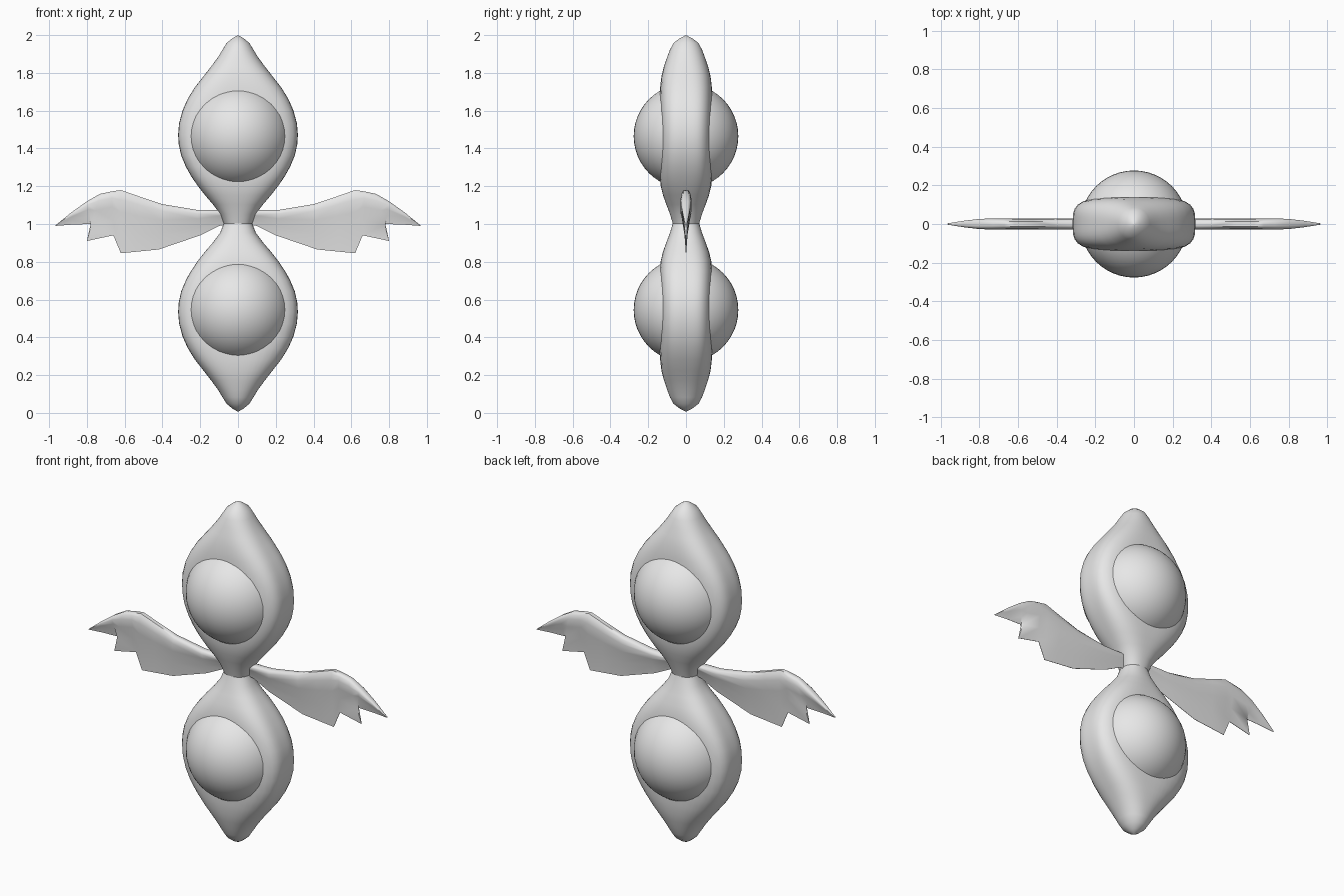
import bpy, bmesh, math

if "Cube" in bpy.data.objects:
    bpy.data.objects.remove(bpy.data.objects["Cube"])

grey = bpy.data.materials.new("light_grey")
grey.diffuse_color = (0.8, 0.8, 0.8, 1)
grey.use_nodes = True
grey.node_tree.nodes["Principled BSDF"].inputs["Base Color"].default_value = grey.diffuse_color


def finish(bm, name, angle):
    """Turn a bmesh into a shaded, coloured object."""
    bmesh.ops.recalc_face_normals(bm, faces=bm.faces)
    mesh = bpy.data.meshes.new(name)
    bm.to_mesh(mesh)
    bm.free()
    mesh.materials.append(grey)
    ob = bpy.data.objects.new(name, mesh)
    bpy.context.collection.objects.link(ob)
    bpy.ops.object.select_all(action='DESELECT')
    ob.select_set(True)
    bpy.context.view_layer.objects.active = ob
    bpy.ops.object.shade_smooth_by_angle(angle=math.radians(angle))
    return ob


def loft(bm, rings):
    """Skin a row of closed rings and cap both ends."""
    loops = [[bm.verts.new(p) for p in ring] for ring in rings]
    n = len(loops[0])
    for a, b in zip(loops, loops[1:]):
        for i in range(n):
            j = (i + 1) % n
            bm.faces.new((a[i], a[j], b[j], b[i]))
    bm.faces.new(loops[0])
    bm.faces.new(loops[-1])


# Pod stations: height above the waist, half width, half depth, squareness
POD = [(0.00, 0.075, 0.070, 2.2), (0.05, 0.095, 0.085, 2.3),
       (0.10, 0.132, 0.104, 2.5), (0.15, 0.175, 0.122, 2.8),
       (0.20, 0.214, 0.134, 3.1), (0.25, 0.248, 0.139, 3.4),
       (0.30, 0.276, 0.140, 3.6), (0.36, 0.301, 0.140, 3.8),
       (0.42, 0.314, 0.140, 3.8), (0.47, 0.317, 0.140, 3.8),
       (0.53, 0.312, 0.140, 3.8), (0.60, 0.293, 0.140, 3.7),
       (0.66, 0.266, 0.140, 3.4), (0.72, 0.229, 0.137, 3.1),
       (0.78, 0.182, 0.130, 2.8), (0.83, 0.143, 0.117, 2.5),
       (0.88, 0.106, 0.100, 2.3), (0.92, 0.082, 0.085, 2.1),
       (0.955, 0.060, 0.066, 2.0), (0.98, 0.030, 0.033, 2.0),
       (0.995, 0.004, 0.004, 2.0)]


def rounded_ring(z, w, d, power, count=48):
    """Superellipse cross-section."""
    ring = []
    for i in range(count):
        a = 2 * math.pi * i / count
        c, s = math.cos(a), math.sin(a)
        r = (abs(c) ** power + abs(s) ** power) ** (-1 / power)
        ring.append((w * r * c, d * r * s, z))
    return ring


WAIST = 1.003
for label, sign, eye_z in (("upper", 1, 1.465), ("lower", -1, 0.545)):
    # Flattened pod, pointed at its outer end
    bm = bmesh.new()
    loft(bm, [rounded_ring(WAIST + sign * h, w, d, p) for h, w, d, p in POD])
    finish(bm, label + "_pod", 40)

    # Ball that bulges from the front and the back of the pod
    bm = bmesh.new()
    bmesh.ops.create_uvsphere(bm, u_segments=48, v_segments=24, radius=0.277)
    bmesh.ops.translate(bm, verts=bm.verts, vec=(0, 0, eye_z))
    finish(bm, label + "_ball", 60)

# Wing ribs: top x, top z, bottom x, bottom z, thickness factor
RIBS = [(0.03, 1.06, 0.03, 1.00, 0.8), (0.09, 1.073, 0.10, 0.99, 1),
        (0.22, 1.075, 0.20, 0.94, 1), (0.40, 1.105, 0.42, 0.865, 1),
        (0.52, 1.145, 0.54, 0.853, 1), (0.62, 1.18, 0.62, 0.845, 1),
        (0.67, 1.172, 0.66, 0.94, 1), (0.73, 1.16, 0.80, 0.91, 1),
        (0.80, 1.12, 0.78, 1.00, 0.95), (0.88, 1.063, 0.875, 0.997, 0.6),
        (0.965, 0.994, 0.965, 0.990, 0.12)]
# Teardrop section: fraction down the rib, half thickness
SECTION = [(0, 0.012), (0.05, 0.022), (0.15, 0.028), (0.35, 0.021),
           (0.65, 0.009), (1, 0.001)]

for label, side in (("right", 1), ("left", -1)):
    rings = []
    for tx, tz, bx, bz, k in RIBS:
        half = [(side * (tx + (bx - tx) * t), y * k, tz + (bz - tz) * t)
                for t, y in SECTION]
        rings.append(half + [(x, -y, z) for x, y, z in reversed(half)])
    bm = bmesh.new()
    loft(bm, rings)
    finish(bm, label + "_wing", 50)
